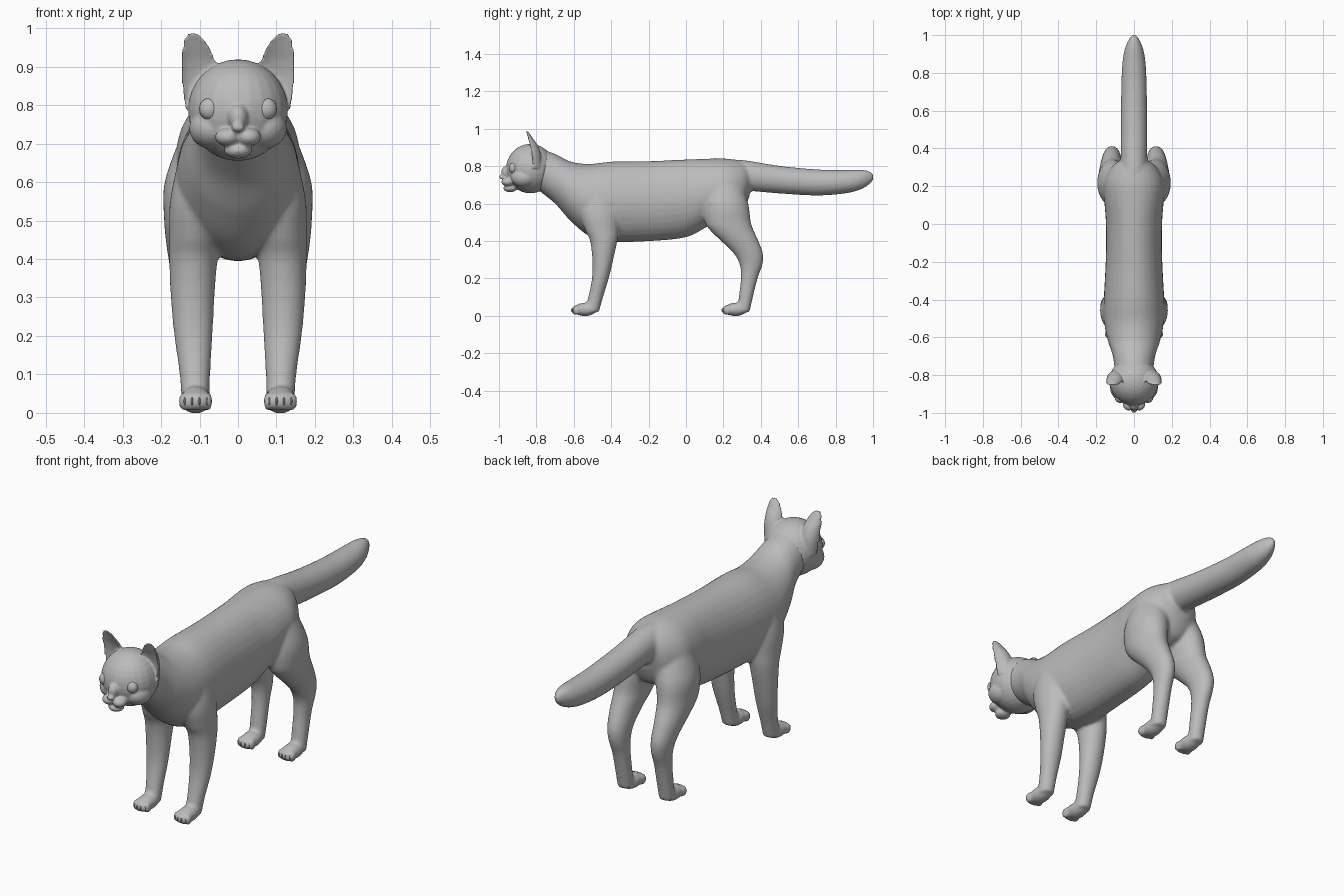
import bpy, bmesh, math
from mathutils import Vector, Matrix

if "Cube" in bpy.data.objects:
    bpy.data.objects.remove(bpy.data.objects["Cube"], do_unlink=True)

grey = bpy.data.materials.new("plain grey")
grey.use_nodes = True
GREY = (0.5, 0.5, 0.5, 1)
grey.diffuse_color = GREY
grey.node_tree.nodes["Principled BSDF"].inputs["Base Color"].default_value = GREY
SIDES = 32


def smooth_path(rings, steps=5):
    """Catmull-Rom interpolation of ring tuples."""
    v = [Vector(r) for r in rings]
    out = []
    for i in range(len(v) - 1):
        a, b, c, d = v[max(i - 1, 0)], v[i], v[i + 1], v[min(i + 2, len(v) - 1)]
        for k in range(steps):
            t = k / steps
            out.append(0.5 * (2 * b + (c - a) * t + (2 * a - 5 * b + 4 * c - d) * t * t
                              + (3 * b - a - 3 * c + d) * t ** 3))
    return out + [v[-1]]


def loft(bm, rings, axis, side=1, front=1.0):
    """Skin elliptical rings (x, y, z, rx, r2); front < 1 flattens or dishes the -y half."""
    loops = []
    for x, y, z, rx, r2 in smooth_path(rings):
        loop = []
        for k in range(SIDES):
            a = 2 * math.pi * k / SIDES
            u, w = rx * math.cos(a), r2 * math.sin(a)
            if w < 0:
                w *= front
            p = (side * (x + u), y, z + w) if axis == "Y" else (side * (x + u), y + w, z)
            loop.append(bm.verts.new(p))
        loops.append(loop)
    faces = [bm.faces.new(loops[0]), bm.faces.new(loops[-1][::-1])]
    for p, q in zip(loops, loops[1:]):
        for k in range(SIDES):
            n = (k + 1) % SIDES
            faces.append(bm.faces.new((p[k], q[k], q[n], p[n])))
    bmesh.ops.recalc_face_normals(bm, faces=faces)


def ball(bm, centre, radii):
    m = Matrix.Translation(centre) @ Matrix.Diagonal((*radii, 1))
    bmesh.ops.create_uvsphere(bm, u_segments=24, v_segments=16, radius=1, matrix=m)


def finish(bm, name, voxel=0, iterations=0):
    me = bpy.data.meshes.new(name)
    bm.to_mesh(me)
    bm.free()
    me.materials.append(grey)
    me.shade_smooth()
    ob = bpy.data.objects.new(name, me)
    bpy.context.collection.objects.link(ob)
    if voxel:
        r = ob.modifiers.new("Fuse", "REMESH")
        r.mode, r.voxel_size, r.use_smooth_shade = "VOXEL", voxel, True
        s = ob.modifiers.new("Blend", "SMOOTH")
        s.factor, s.iterations = 0.5, iterations
    return ob


# Torso and tail
body = bmesh.new()
torso = [(-.80, .79, .10, .11), (-.70, .733, .112, .133), (-.62, .668, .138, .158),
         (-.52, .62, .158, .192), (-.40, .61, .16, .214), (-.2, .613, .15, .214),
         (0, .628, .149, .208), (.12, .66, .157, .18), (.22, .68, .157, .16),
         (.30, .69, .12, .135), (.34, .72, .07, .08)]
tail = [(.20, .755, .085, .083), (.32, .75, .072, .081), (.5, .728, .07, .074),
        (.7, .713, .068, .07), (.85, .717, .062, .063), (.93, .728, .048, .054),
        (.98, .738, .026, .036), (1.003, .743, .008, .014)]
for part in (torso, tail):
    loft(body, [(0, y, z, rx, rz) for y, z, rx, rz in part], "Y")

# Legs with paws and toes
front_leg = [(.085, -.47, .66, .07, .09), (.103, -.463, .55, .074, .105),
             (.111, -.45, .46, .068, .09), (.116, -.44, .4, .063, .073),
             (.118, -.445, .3, .057, .056), (.116, -.458, .2, .05, .045),
             (.112, -.483, .1, .04, .04), (.11, -.505, .02, .037, .04)]
hind_leg = [(.07, .2, .73, .075, .09), (.103, .213, .6, .088, .12),
            (.115, .225, .5, .077, .122), (.118, .25, .45, .07, .115),
            (.12, .288, .4, .061, .1), (.118, .335, .33, .051, .077),
            (.115, .348, .27, .044, .06), (.113, .338, .2, .039, .045),
            (.112, .32, .1, .038, .038), (.112, .305, .02, .036, .036)]
claws = bmesh.new()
for side in (1, -1):
    for leg, paw_y in ((front_leg, -.54), (hind_leg, .265)):
        loft(body, leg, "Z", side)
        ball(body, (side * .11, paw_y, .034), (.042, .062, .036))
        for i in range(4):
            off = i - 1.5
            tip_y = paw_y - .055 + .008 * abs(off)
            ball(body, (side * .11 + off * .021, tip_y, .03), (.013, .023, .026))
            ball(claws, (side * .11 + off * .019, tip_y - .017, .03), (.003, .007, .011))
finish(body, "body", .008, 9)
finish(claws, "claws")

# Head with muzzle, chin, cheeks and dished ears
head = bmesh.new()
ball(head, (0, -.832, .787), (.13, .13, .132))
ball(head, (0, -.952, .768), (.027, .036, .036))
ball(head, (0, -.984, .742), (.018, .016, .012))
ball(head, (0, -.94, .682), (.036, .036, .021))
ear = [(.092, -.825, .79, .046, .055), (.097, -.83, .86, .049, .055),
       (.102, -.838, .91, .045, .046), (.109, -.849, .95, .036, .03),
       (.115, -.856, .977, .023, .018), (.118, -.859, .989, .009, .009)]
for side in (1, -1):
    ball(head, (side * .027, -.953, .717), (.033, .035, .024))
    ball(head, (side * .065, -.865, .74), (.062, .07, .055))
    loft(head, ear, "Z", side, front=-0.35)
finish(head, "head", .005, 5)

# Eyes
for side, name in ((1, "left_eye"), (-1, "right_eye")):
    eye = bmesh.new()
    ball(eye, (side * .073, -.923, .79), (.028, .024, .029))
    finish(eye, name)
